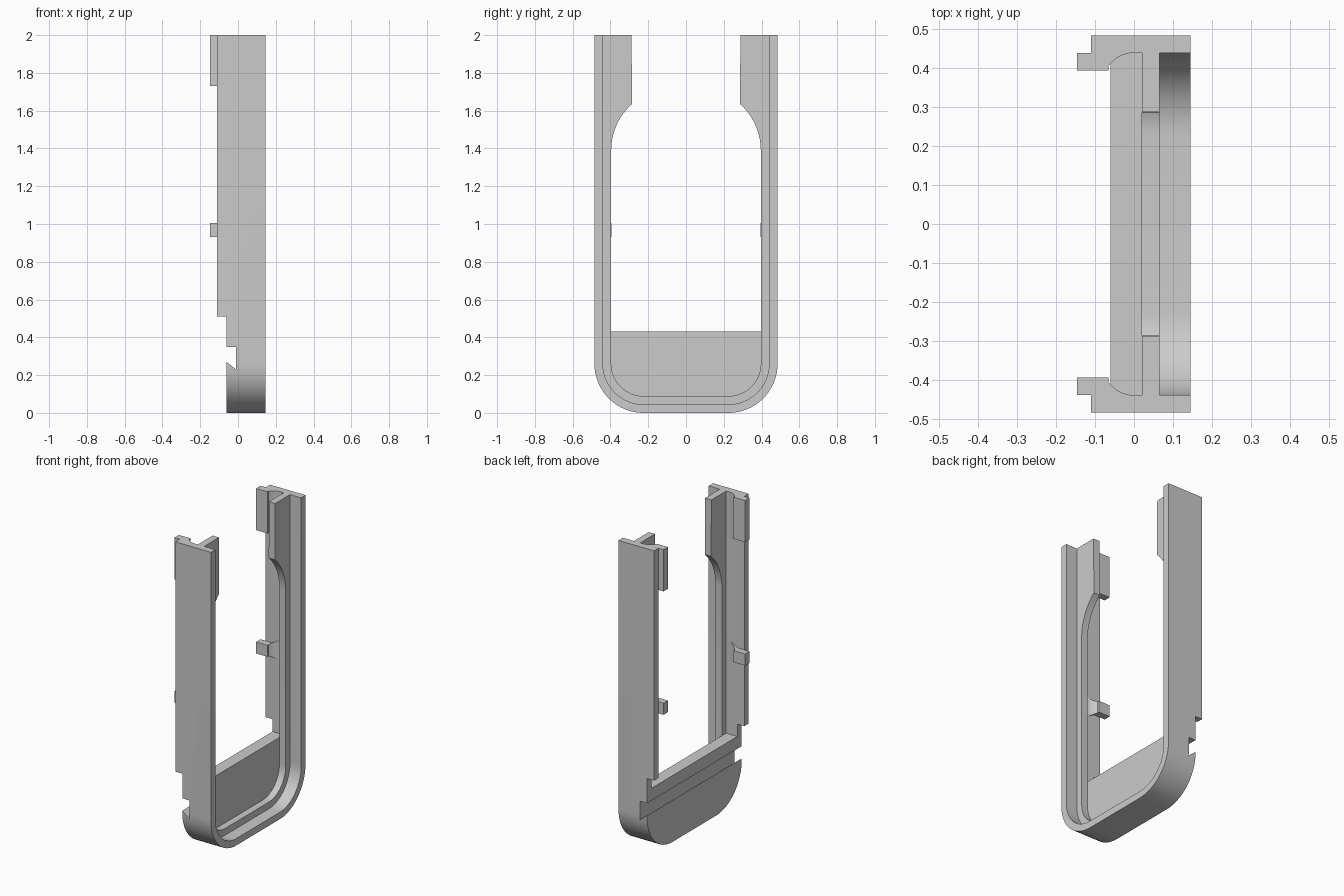
import bpy, bmesh
from math import sin, cos, pi, asin

if "Cube" in bpy.data.objects:
    bpy.data.objects.remove(bpy.data.objects["Cube"])

grey = bpy.data.materials.new("light grey")
grey.use_nodes = True
GREY = (0.6, 0.6, 0.6, 1)
grey.diffuse_color = GREY
grey.node_tree.nodes["Principled BSDF"].inputs["Base Color"].default_value = GREY

OUTER, INNER, LIP = 0.485, 0.44, 0.396   # half widths of the nested outlines
CORNER_Y, CORNER_Z = 0.225, 0.26         # centre of the rounded corners
TOP = 2.0


def prism(name, start, end):
    """Solid between two matching rings of points."""
    bm = bmesh.new()
    a = [bm.verts.new(p) for p in start]
    b = [bm.verts.new(p) for p in end]
    bm.faces.new(a)
    bm.faces.new(b[::-1])
    for i in range(len(a)):
        j = (i + 1) % len(a)
        bm.faces.new((a[i], b[i], b[j], a[j]))
    bmesh.ops.recalc_face_normals(bm, faces=bm.faces)
    mesh = bpy.data.meshes.new(name)
    bm.to_mesh(mesh)
    bm.free()
    mesh.materials.append(grey)
    obj = bpy.data.objects.new(name, mesh)
    bpy.context.collection.objects.link(obj)
    return obj


def along_x(name, outline, x0, x1):
    return prism(name, [(x0, y, z) for y, z in outline], [(x1, y, z) for y, z in outline])


def both_sides(half):
    """Mirror a top-to-bottom run of (y, z) points into a full U."""
    return half + [(-y, z) for y, z in reversed(half)]


def half_u(half_width, top_points, steps=16):
    r = half_width - CORNER_Y
    arc = [(CORNER_Y + r * cos(t), CORNER_Z - r * sin(t))
           for t in (pi / 2 * i / steps for i in range(steps + 1))]
    return top_points + arc


def boolean(obj, tool, operation):
    mod = obj.modifiers.new("cut", "BOOLEAN")
    mod.operation, mod.solver, mod.object = operation, "EXACT", tool
    bpy.context.view_layer.objects.active = obj
    bpy.ops.object.modifier_apply(modifier=mod.name)
    bpy.data.objects.remove(tool)


# U-shaped outer wall
outer = both_sides(half_u(OUTER, [(OUTER, TOP)]))
inner = both_sides(half_u(INNER, [(INNER, TOP)]))
frame = along_x("frame_wall", outer + inner[::-1], -0.11, 0.145)

# Bottom panel joined to the wall
middle = (OUTER + INNER) / 2
panel = along_x("bottom_panel", both_sides(half_u(middle, [(middle, 0.43)])), -0.06, 0.02)
boolean(frame, panel, "UNION")

# Stepped rear edge and the hooked groove across the back
steps = [(-0.3, -0.1), (-0.06, -0.1), (-0.06, 0.27), (-0.01, 0.23),
         (-0.01, 0.35), (-0.06, 0.35), (-0.06, 0.51), (-0.3, 0.51)]
cutter = prism("rear_cutter", [(x, -1, z) for x, z in steps], [(x, 1, z) for x, z in steps])
cutter.hide_render = True
boolean(frame, cutter, "DIFFERENCE")

# Inner lip, widening through an arc towards the top
NECK, NECK_Z, FLARE_Z, R = 0.288, 1.635, 1.39, 0.328
sweep = asin((NECK_Z - FLARE_Z) / R)
neck = [(NECK, TOP)] + [(LIP - R + R * cos(t), FLARE_Z + R * sin(t))
                        for t in (sweep * (1 - i / 10) for i in range(11))]
lip = both_sides(half_u(LIP, neck))
objects = [frame, along_x("inner_lip", inner + lip[::-1], 0.02, 0.065)]

# Rear clips with a concave, flared root against each wall
ROOT = -0.065
for side, label in ((1, "back"), (-1, "front")):
    for place, low, high in (("upper", 1.73, TOP), ("middle", 0.93, 1.005)):
        tab = [(-0.147, 0.395), (ROOT, 0.395), (ROOT, INNER), (-0.147, INNER)]
        objects.append(prism(f"{label}_{place}_clip",
                             [(x, side * y, low) for x, y in tab],
                             [(x, side * y, high) for x, y in tab]))
        arc = [(-0.08 * sin(t), 0.36 + 0.08 * cos(t))
               for t in (asin(-ROOT / 0.08) * (1 - i / 8) for i in range(9))]
        root = [(ROOT, INNER + 0.01)] + arc + [(0, INNER + 0.01)]
        flare = [0.035 * (x - ROOT) / -ROOT for x, y in root]
        objects.append(prism(f"{label}_{place}_clip_root",
                             [(x, side * y, low - f) for (x, y), f in zip(root, flare)],
                             [(x, side * y, min(TOP, high + f)) for (x, y), f in zip(root, flare)]))

# Smooth the rounded corners while keeping edges crisp
bpy.ops.object.select_all(action="DESELECT")
for obj in objects:
    obj.select_set(True)
bpy.context.view_layer.objects.active = frame
bpy.ops.object.shade_smooth_by_angle(angle=pi / 6)
